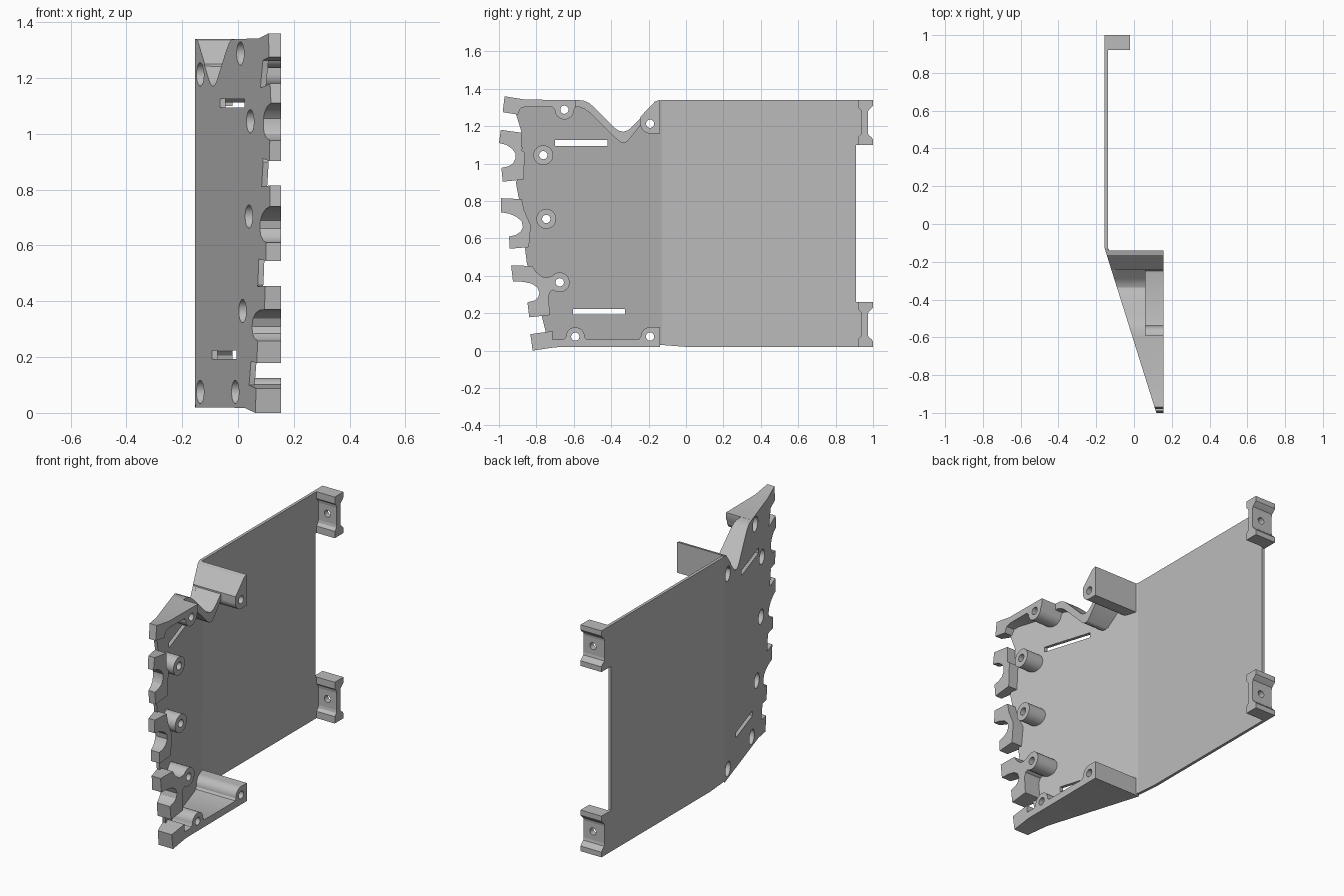
import bpy, bmesh, math

if "Cube" in bpy.data.objects:
    bpy.data.objects.remove(bpy.data.objects["Cube"])

grey = bpy.data.materials.new("plain_grey")
grey.diffuse_color = (0.5, 0.5, 0.5, 1)
grey.use_nodes = True
grey.node_tree.nodes["Principled BSDF"].inputs["Base Color"].default_value = grey.diffuse_color

RIM = 0.155      # height of the mating plane along x
CAP = 0.115      # where the wide screw recess stops
FLOOR = 0.02


def skin(y):
    """Outer surface of the slanted side at a given y."""
    return -0.155 + 0.314 * max(0.0, -0.13 - y)


def arc(cy, cz, r, a0, a1, n=16):
    return [(cy + r * math.cos(math.radians(a0 + (a1 - a0) * i / n)),
             cz + r * math.sin(math.radians(a0 + (a1 - a0) * i / n))) for i in range(n + 1)]


def circle(cy, cz, r, n=32):
    return arc(cy, cz, r, 0, 360, n)[:-1]


def prism(name, outline, lo, hi, holes=(), axis='X'):
    """Extrude an outline with holes; lo and hi are functions of the first coordinate."""
    bm = bmesh.new()
    for loop in [outline, *holes]:
        vs = [bm.verts.new((0, u, v)) for u, v in loop]
        for i, v in enumerate(vs):
            bm.edges.new((v, vs[(i + 1) % len(vs)]))
    bmesh.ops.triangle_fill(bm, edges=bm.edges[:], use_beauty=True, use_dissolve=False)
    base = bm.verts[:]
    ext = bmesh.ops.extrude_face_region(bm, geom=bm.faces[:], use_keep_orig=True)
    top = [g for g in ext['geom'] if isinstance(g, bmesh.types.BMVert)]
    for v in base:
        v.co.x = lo(v.co.y)
    for v in top:
        v.co.x = hi(v.co.y)
    if axis == 'Y':
        for v in bm.verts:
            v.co.x, v.co.y = v.co.y, v.co.x
    bmesh.ops.recalc_face_normals(bm, faces=bm.faces[:])
    me = bpy.data.meshes.new(name)
    bm.to_mesh(me)
    bm.free()
    me.materials.append(grey)
    ob = bpy.data.objects.new(name, me)
    bpy.context.collection.objects.link(ob)
    bpy.ops.object.select_all(action='DESELECT')
    ob.select_set(True)
    bpy.context.view_layer.objects.active = ob
    bpy.ops.object.shade_smooth_by_angle(angle=math.radians(30))
    return ob


def const(x):
    return lambda u: x


def screw_wall(name, outline, centres):
    """Raised wall with recessed screw holes."""
    prism(name + "_lower", outline, skin, const(CAP), [circle(*c, 0.042) for c in centres])
    prism(name + "_cap", outline, const(CAP), const(RIM), [circle(*c, 0.022) for c in centres])


# Screw positions (y, z)
UPPER_STUD, MIDDLE_STUD, LOWER_STUD = (-0.763, 1.045), (-0.747, 0.704), (-0.675, 0.365)
TOP_FRONT, TOP_BACK = (-0.65, 1.288), (-0.192, 1.213)
BOT_FRONT, BOT_BACK = (-0.592, 0.075), (-0.192, 0.075)
screws = [UPPER_STUD, MIDDLE_STUD, LOWER_STUD, TOP_FRONT, TOP_BACK, BOT_FRONT, BOT_BACK]

# Flat side panel
prism("side_panel", [(-0.13, 0.03), (0, 0.02), (0.94, 0.02), (0.94, 0.26), (0.91, 0.26), (0.91, 1.1),
                     (0.94, 1.1), (0.94, 1.34), (-0.13, 1.34)], const(-0.155), const(-0.138))

# Slanted side with slots and screw holes
valley = [(-0.60, 1.34), (-0.55, 1.338), (-0.52, 1.325), (-0.49, 1.30), (-0.38, 1.19), (-0.36, 1.176),
          (-0.335, 1.17), (-0.31, 1.178), (-0.29, 1.195)]
slots = [[(a, b), (a + 0.28, b), (a + 0.28, b + 0.03), (a, b + 0.03)] for a, b in ((-0.70, 1.095), (-0.605, 0.193))]
prism("slanted_side", [(-0.129, 0.03), (-0.129, 1.34), (-0.16, 1.33)] + valley[::-1] +
      [(-0.88, 1.34), (-0.91, 1.27), (-0.88, 1.17), (-0.875, 0.95), (-0.91, 0.9), (-0.895, 0.82),
       (-0.85, 0.67), (-0.86, 0.54), (-0.85, 0.46), (-0.77, 0.36), (-0.77, 0.18), (-0.75, 0.1), (-0.72, 0.02)],
      skin, lambda y: skin(y) + FLOOR, [circle(*c, 0.042) for c in screws] + slots)

# Top wall: front stretch, low dip, rear block
screw_wall("top_front_wall",
           [(-0.97, 1.36), (-0.86, 1.342), (-0.59, 1.34), (-0.59, 1.303)] +
           arc(*TOP_FRONT, 0.052, 0, -180) +
           [(-0.715, 1.303), (-0.86, 1.303), (-0.885, 1.295), (-0.90, 1.262), (-0.98, 1.275)], [TOP_FRONT])
prism("top_dip_wall", valley + [(-0.18, 1.305), (-0.235, 1.215), (-0.31, 1.122), (-0.325, 1.112), (-0.345, 1.112),
                                (-0.365, 1.125), (-0.51, 1.268), (-0.54, 1.29), (-0.57, 1.302), (-0.60, 1.304)],
      skin, const(0.06))
screw_wall("top_rear_block", [(-0.14, 1.34), (-0.165, 1.333), (-0.244, 1.25)] +
           arc(*TOP_BACK, 0.052, 180, 270) + [(-0.14, 1.161)], [TOP_BACK])

# Bottom wall
screw_wall("bottom_wall",
           [(-0.82, 0.0), (-0.70, 0.018), (-0.14, 0.02), (-0.14, 0.125)] + arc(*BOT_BACK, 0.05, 90, 180) +
           [(-0.25, 0.063), (-0.265, 0.06), (-0.525, 0.06), (-0.537, 0.065)] + arc(*BOT_FRONT, 0.05, 0, 180) +
           [(-0.65, 0.063), (-0.665, 0.06), (-0.715, 0.06), (-0.715, 0.104), (-0.832, 0.088)], [BOT_FRONT, BOT_BACK])

# Free-standing screw studs
for label, c in (("upper", UPPER_STUD), ("middle", MIDDLE_STUD)):
    screw_wall(label + "_stud", circle(*c, 0.053), [c])

# Notched teeth along the front edge
prism("upper_tooth", [(-0.99, 1.18), (-0.88, 1.165), (-0.878, 1.07), (-0.862, 1.06), (-0.868, 0.915), (-0.98, 0.903),
                      (-0.987, 0.977), (-0.95, 0.985), (-0.925, 1.0), (-0.912, 1.025), (-0.912, 1.055),
                      (-0.93, 1.08), (-0.96, 1.1), (-1.0, 1.11)], skin, const(RIM))
prism("middle_tooth", [(-0.988, 0.815), (-0.878, 0.81), (-0.865, 0.75), (-0.83, 0.67), (-0.84, 0.553),
                       (-0.943, 0.545), (-0.946, 0.61), (-0.91, 0.618), (-0.885, 0.635), (-0.872, 0.66),
                       (-0.878, 0.69), (-0.905, 0.715), (-0.945, 0.732), (-0.99, 0.74)], skin, const(RIM))
screw_wall("lower_tooth", [(-0.935, 0.455), (-0.822, 0.453), (-0.80, 0.42), (-0.765, 0.393), (-0.74, 0.392)] +
           arc(*LOWER_STUD, 0.053, 140, -130) +
           [(-0.725, 0.315), (-0.735, 0.29), (-0.728, 0.19), (-0.838, 0.178), (-0.848, 0.258), (-0.81, 0.268),
            (-0.79, 0.285), (-0.783, 0.31), (-0.795, 0.338), (-0.825, 0.358), (-0.87, 0.368), (-0.925, 0.37)],
           [LOWER_STUD])

# Rear mounting tabs: two end bars joined by a drilled web
for label, z0, z1 in (("lower", 0.02, 0.26), ("upper", 1.1, 1.34)):
    for end, z, s in (("bottom", z0, 1), ("top", z1, -1)):
        prism(f"{label}_tab_{end}_bar",
              [(0.92, z), (1.0, z), (1.0, z + s * 0.03), (0.992, z + s * 0.04), (0.975, z + s * 0.055),
               (0.972, z + s * 0.07), (0.938, z + s * 0.07), (0.935, z + s * 0.055), (0.92, z + s * 0.04)],
              const(-0.155), const(-0.02))
    prism(f"{label}_tab_web", [(-0.155, z0 + 0.03), (-0.02, z0 + 0.03), (-0.02, z1 - 0.03), (-0.155, z1 - 0.03)],
          const(0.938), const(0.972), [circle(-0.08, (z0 + z1) / 2, 0.02)], axis='Y')
